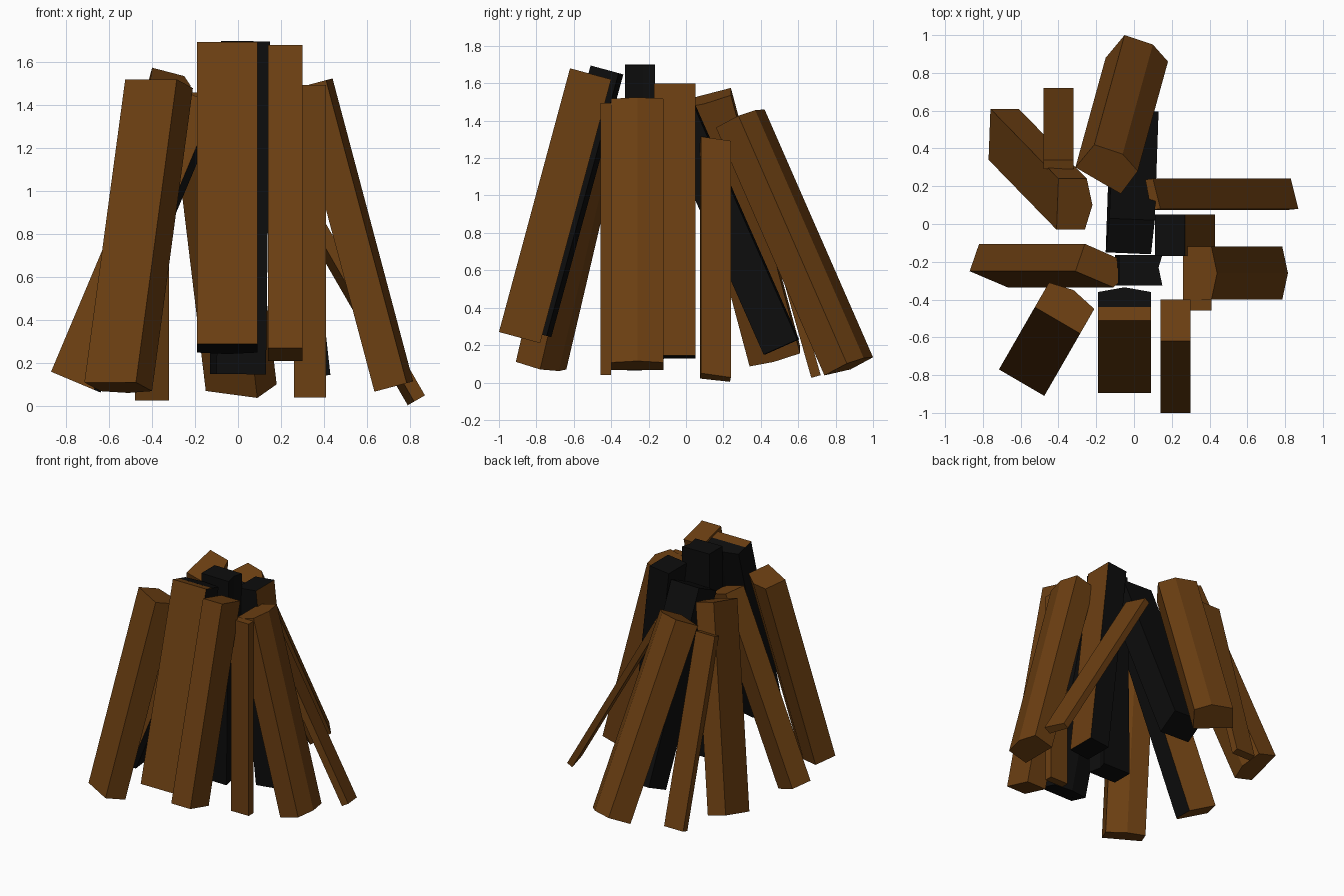
import bpy, bmesh
from mathutils import Vector

if "Cube" in bpy.data.objects:
    bpy.data.objects.remove(bpy.data.objects["Cube"])


def material(name, rgb):
    m = bpy.data.materials.new(name)
    m.diffuse_color = (*rgb, 1)
    m.use_nodes = True
    m.node_tree.nodes["Principled BSDF"].inputs["Base Color"].default_value = m.diffuse_color
    return m


BARK = material("bark_brown", (0.15, 0.05, 0.006))
CHAR = material("charred_black", (0.004, 0.004, 0.004))


def log(name, top, z, lean, charred=()):
    """Split log: top outline in plan (first corner at height z), swept along lean.
    End cuts are square to the axis. charred = side numbers, 'top', 'bottom' in black."""
    t = Vector(lean)
    x0, y0 = top[0]
    bm = bmesh.new()
    up = [bm.verts.new((x, y, z - (t.x * (x - x0) + t.y * (y - y0)) / t.z)) for x, y in top]
    low = [bm.verts.new(v.co + t) for v in up]
    n = len(top)
    faces = {"top": bm.faces.new(up), "bottom": bm.faces.new(low[::-1])}
    for i in range(n):
        j = (i + 1) % n
        faces[i] = bm.faces.new((up[i], low[i], low[j], up[j]))
    for key in charred:
        faces[key].material_index = 1
    bmesh.ops.recalc_face_normals(bm, faces=bm.faces[:])
    me = bpy.data.meshes.new(name)
    bm.to_mesh(me)
    bm.free()
    me.materials.append(BARK)
    me.materials.append(CHAR)
    ob = bpy.data.objects.new(name, me)
    bpy.context.collection.objects.link(ob)


def rect(x1, x2, y1, y2):
    return [(x1, y1), (x2, y1), (x2, y2), (x1, y2)]


ALL4 = (0, 1, 2, 3, "top", "bottom")
ALL5 = ALL4 + (4,)

# front logs: bark slab over a charred core, and a plain one beside it
lean_front = (0, -0.385, -1.405)
log("front_log_bark", rect(-0.19, 0.09, -0.51, -0.44), 1.695, lean_front, (1, 2, 3, "bottom"))
log("front_log_core", [(-0.19, -0.44), (0.09, -0.44), (0.09, -0.36), (-0.05, -0.335), (-0.19, -0.36)],
    1.676, lean_front, ALL5)
log("front_right_log", rect(0.14, 0.30, -0.62, -0.40), 1.68, (0, -0.38, -1.41))
log("front_left_log", [(-0.525, -0.44), (-0.285, -0.58), (-0.21, -0.45), (-0.32, -0.35), (-0.45, -0.31)],
    1.52, (-0.19, -0.33, -1.41))

# charred logs in the middle
log("centre_log", [(-0.08, -0.325), (0.15, -0.325), (0.13, -0.23), (0.15, -0.165), (-0.08, -0.165)],
    1.70, (-0.02, 0, -1.55), ALL5)
log("inner_back_log", [(-0.15, -0.15), (0.09, -0.16), (0.11, 0.02), (-0.13, 0.03)],
    1.45, (0.02, 0.575, -1.30), ALL4)
log("inner_right_log", [(0.27, 0.05), (0.27, -0.17), (0.11, -0.17), (0.11, 0.05)],
    1.60, (0.16, 0, -1.455), (1, 2, 3, "top", "bottom"))

# right side logs
log("right_log", [(0.44, -0.26), (0.41, -0.40), (0.26, -0.40), (0.26, -0.12), (0.41, -0.12)],
    1.525, (0.375, 0, -1.41))
log("upright_slat", rect(0.26, 0.41, -0.458, -0.40), 1.495, (0, 0, -1.455))
log("right_leaning_slat", [(0.14, 0.08), (0.10, 0.24), (0.06, 0.235), (0.09, 0.075)],
    1.315, (0.73, 0, -1.265))

# left side logs
log("left_log", [(-0.31, -0.25), (-0.11, -0.335), (-0.08, -0.31), (-0.09, -0.18), (-0.26, -0.105)],
    1.49, (-0.56, 0, -1.33), (1, 2))
log("back_left_log", [(-0.40, 0.24), (-0.25, 0.24), (-0.22, 0.10), (-0.26, -0.03), (-0.41, -0.03)],
    1.575, (-0.36, 0.37, -1.38))

# back logs
log("back_slat", rect(-0.48, -0.32, 0.29, 0.34), 1.36, (0, 0.38, -1.335))
log("back_log", [(-0.21, 0.42), (-0.31, 0.30), (-0.07, 0.16), (0.02, 0.28), (-0.06, 0.37)],
    1.46, (0.16, 0.58, -1.325))
